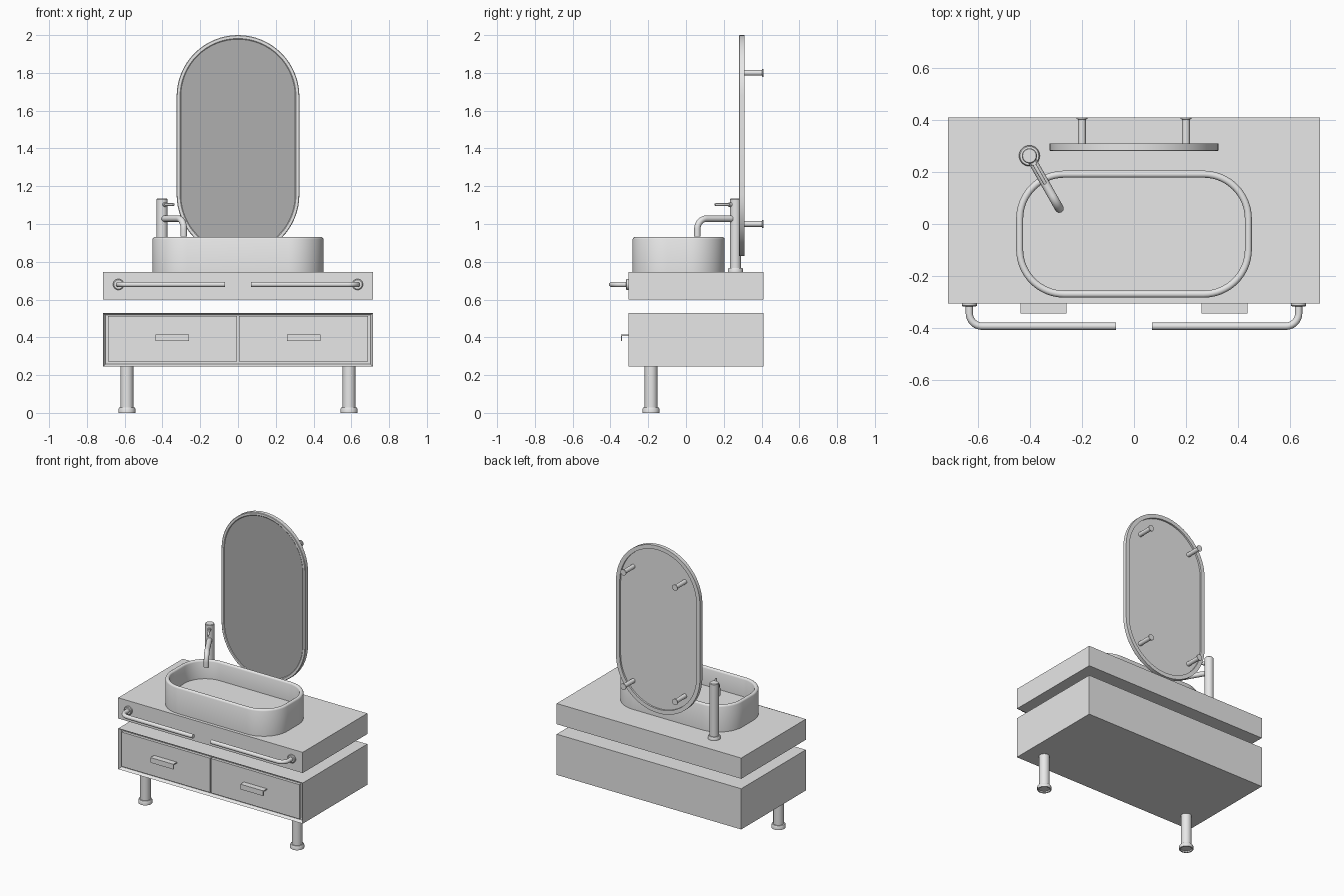
import bpy, bmesh, math
from mathutils import Vector

old = bpy.data.objects.get("Cube")
if old:
    bpy.data.objects.remove(old, do_unlink=True)


def material(name, value):
    mat = bpy.data.materials.new(name)
    mat.use_nodes = True
    colour = (value, value, value, 1)
    mat.diffuse_color = colour
    mat.node_tree.nodes["Principled BSDF"].inputs["Base Color"].default_value = colour
    return mat


GREY = material("light grey", 0.8)
GLASS = material("dark mirror grey", 0.43)


def smooth(obj):
    bpy.ops.object.select_all(action='DESELECT')
    obj.select_set(True)
    bpy.context.view_layer.objects.active = obj
    bpy.ops.object.shade_smooth_by_angle(angle=math.radians(35))


def finish(name, bm, mats=(GREY,), rounded=False):
    bmesh.ops.recalc_face_normals(bm, faces=bm.faces[:])
    mesh = bpy.data.meshes.new(name)
    bm.to_mesh(mesh)
    bm.free()
    obj = bpy.data.objects.new(name, mesh)
    bpy.context.collection.objects.link(obj)
    for mat in mats:
        mesh.materials.append(mat)
    if rounded:
        smooth(obj)
    return obj


def box(name, lo, hi):
    bm = bmesh.new()
    bmesh.ops.create_cube(bm, size=1)
    for v in bm.verts:
        v.co = [l + (c + 0.5) * (h - l) for c, l, h in zip(v.co, lo, hi)]
    return finish(name, bm)


def loft(name, rings, mats=(GREY,)):
    """Skin a stack of equal rings and cap both ends; the last cap takes the last material."""
    bm = bmesh.new()
    loops = [[bm.verts.new(p) for p in ring] for ring in rings]
    count = len(loops[0])
    for a, b in zip(loops, loops[1:]):
        for i in range(count):
            j = (i + 1) % count
            bm.faces.new((a[i], a[j], b[j], b[i]))
    bm.faces.new(loops[0])
    bm.faces.new(loops[-1]).material_index = len(mats) - 1
    return finish(name, bm, mats, True)


def turned(name, base, axis, profile, sides=32):
    """Round part from (radius, distance) pairs along an axis."""
    axis = Vector(axis).normalized()
    u = axis.orthogonal().normalized()
    w = axis.cross(u)
    angles = [math.tau * i / sides for i in range(sides)]
    return loft(name, [[Vector(base) + axis * d + (u * math.cos(a) + w * math.sin(a)) * r
                        for a in angles] for r, d in profile])


def outline(hw, hh, r, inset):
    """Rounded rectangle in two dimensions, shrunk by inset."""
    pts = []
    for k, (sx, sy) in enumerate(((1, 1), (-1, 1), (-1, -1), (1, -1))):
        for i in range(17):
            a = math.pi / 2 * (k + i / 16)
            pts.append((sx * (hw - r) + (r - inset) * math.cos(a),
                        sy * (hh - r) + (r - inset) * math.sin(a)))
    return pts


def bent_tube(name, start, corner, end, bend, radius):
    """Tube with one rounded right-angle elbow."""
    start, corner, end = Vector(start), Vector(corner), Vector(end)
    d1, d2 = (start - corner).normalized(), (end - corner).normalized()
    centre = corner + (d1 + d2) * bend
    path = [start]
    for i in range(13):
        a = math.pi / 2 * i / 12
        path.append(centre - d2 * bend * math.cos(a) - d1 * bend * math.sin(a))
    path.append(end)
    side = d1.cross(d2).normalized()
    rings = []
    for i, p in enumerate(path):
        a = math.pi / 2 * min(max((i - 1) / 12, 0), 1)
        out = -d2 * math.cos(a) - d1 * math.sin(a)
        rings.append([p + (out * math.cos(t) + side * math.sin(t)) * radius
                      for t in (math.tau * k / 20 for k in range(20))])
    return loft(name, rings)


# Countertop slab
BACK, FRONT, HALF = 0.41, -0.305, 0.715
box("countertop", (-HALF, FRONT, 0.60), (HALF, BACK, 0.745))

# Cabinet carcass with a recessed front
bm = bmesh.new()
bmesh.ops.create_cube(bm, size=1)
for v in bm.verts:
    v.co = (v.co.x * 2 * HALF, FRONT + (v.co.y + 0.5) * (BACK - FRONT), 0.245 + (v.co.z + 0.5) * 0.285)
face = min(bm.faces, key=lambda f: f.calc_center_median().y)
bmesh.ops.inset_region(bm, faces=[face], thickness=0.018)
bmesh.ops.translate(bm, verts=face.verts[:], vec=(0, 0.02, 0))
finish("cabinet_body", bm)

for side, s in (("right", -1), ("left", 1)):
    # Drawer fronts and their angled pulls
    x0, x1 = sorted((s * 0.004, s * 0.689))
    box(side + "_drawer_front", (x0, FRONT, 0.271), (x1, FRONT + 0.02, 0.512))
    x0, x1 = sorted((s * 0.26, s * 0.437))
    box(side + "_pull_top", (x0, -0.345, 0.408), (x1, FRONT, 0.416))
    box(side + "_pull_lip", (x0, -0.345, 0.38), (x1, -0.338, 0.408))

    # Front legs with feet
    turned(side + "_leg", (s * 0.588, -0.185, 0), (0, 0, 1),
           [(0.034, 0.008), (0.037, 0), (0.045, 0), (0.045, 0.02),
            (0.041, 0.028), (0.034, 0.028), (0.034, 0.246)])

    # Towel bars
    turned(side + "_bar_flange", (s * 0.633, FRONT, 0.68), (0, -1, 0),
           [(0.029, 0), (0.029, 0.009), (0.024, 0.013)])
    bent_tube(side + "_towel_bar", (s * 0.633, FRONT, 0.68), (s * 0.633, -0.393, 0.68),
              (s * 0.07, -0.393, 0.68), 0.05, 0.014)

    # Mirror wall mounts
    for level, z in (("lower", 1.0), ("upper", 1.8)):
        turned(f"{side}_{level}_mirror_mount", (s * 0.2, 0.298, z), (0, 1, 0),
               [(0.015, 0), (0.015, 0.104), (0.021, 0.106), (0.021, 0.112)], 24)

# Basin with a softened rim
loft("basin", [[(x, y - 0.039, z) for x, y in outline(0.453, 0.244, 0.185, inset)]
               for inset, z in ((0, 0.745), (0, 0.919), (0.003, 0.926), (0.009, 0.93),
                                (0.018, 0.93), (0.024, 0.926), (0.027, 0.919), (0.027, 0.80))])

# Mirror: rear recess, frame, then glass as the closing face
loft("mirror", [[(x, y, z + 1.415) for x, z in outline(0.325, 0.585, 0.3249, inset)]
                for inset, y in ((0.028, 0.298), (0.028, 0.31), (0, 0.31), (0, 0.283),
                                 (0.003, 0.28), (0.018, 0.28), (0.022, 0.283))], (GREY, GLASS))

# Tap: post, spout and lever
post = Vector((-0.402, 0.262, 0))
reach = Vector((0.115, -0.202, 0))
heading = reach.normalized()
turned("tap_post", post + Vector((0, 0, 0.745)), (0, 0, 1),
       [(0.04, 0), (0.04, 0.016), (0.036, 0.022), (0.029, 0.022),
        (0.029, 0.386), (0.026, 0.39)])
high = Vector((0, 0, 1.028))
bent_tube("tap_spout", post + high, post + reach + high,
          post + reach + Vector((0, 0, 0.935)), 0.055, 0.017)
turned("tap_lever", post + Vector((0, 0, 1.103)), heading,
       [(0.012, 0.02), (0.012, 0.04), (0.007, 0.04), (0.007, 0.122), (0.005, 0.125)], 16)
